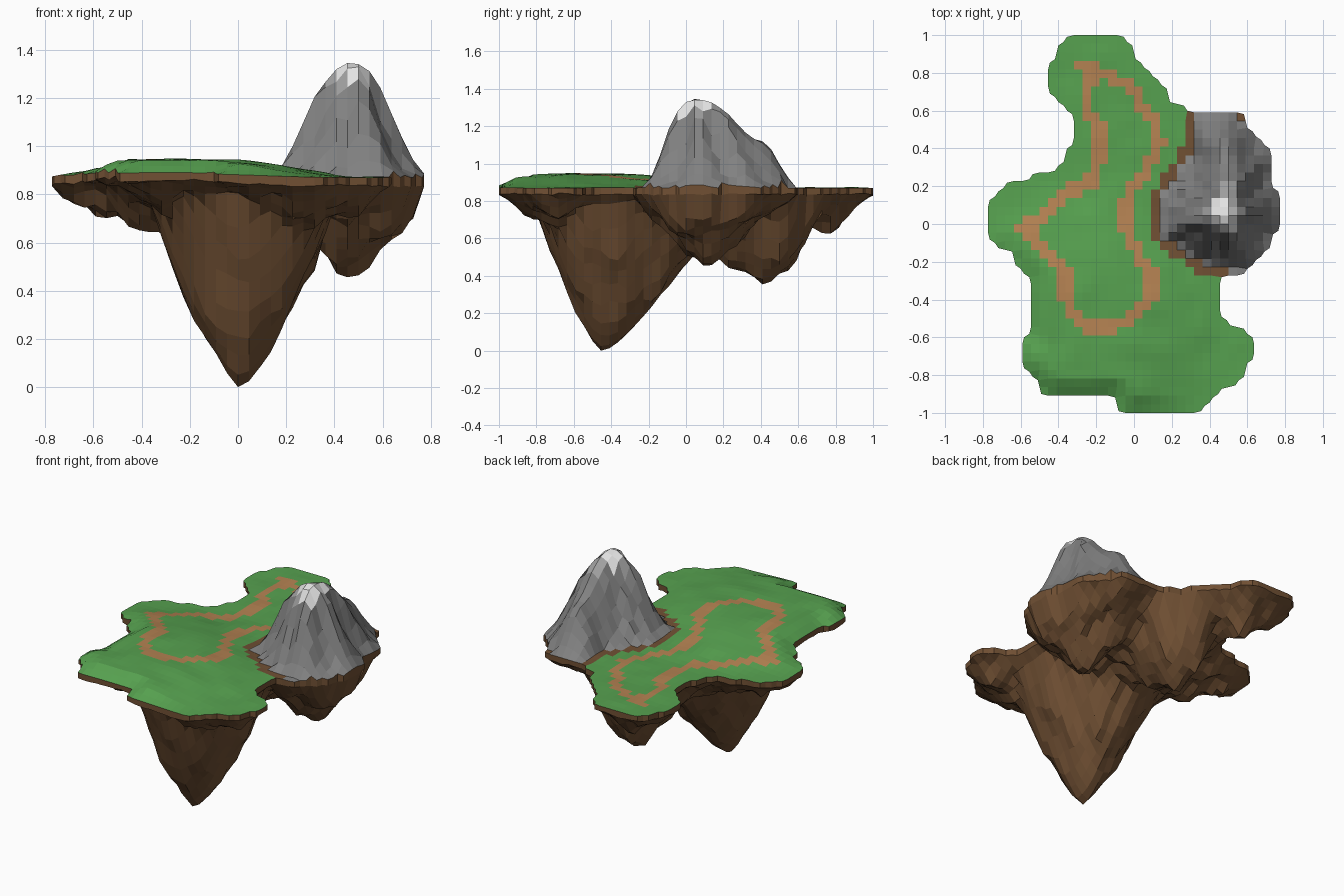
import bpy, bmesh, math
from mathutils import Vector, geometry, noise

if "Cube" in bpy.data.objects:
    bpy.data.objects.remove(bpy.data.objects["Cube"])

N = 44
CELL = 2 / N
RIM = 0.035


def loop(*nums):
    return [Vector((x / 100, y / 100)) for x, y in zip(nums[::2], nums[1::2])]


# Plan shapes, in hundredths of a unit
coast = loop(-31, 100, -8, 100, -3, 95, 5, 85, 14, 77, 17, 68, 28, 60, 55, 60, 60, 54,
             64, 46, 72, 38, 74, 22, 78, 10, 78, -4, 72, -9, 64, -23, 50, -28, 46, -28,
             46, -50, 59, -55, 64, -65, 60, -80, 45, -90, 33, -100, -6, -100, -10, -91,
             -46, -91, -60, -75, -60, -60, -55, -60, -55, -28, -68, -13, -78, -10,
             -78, 10, -65, 23, -42, 28, -33, 42, -33, 60, -42, 65, -46, 75, -44, 85, -38, 95)
foot = loop(33, 57, 33, 42, 25, 30, 14, 15, 14, -6, 22, -12, 33, -20, 42, -23, 64, -23,
            73, -8, 79, 0, 79, 10, 75, 22, 73, 38, 65, 46, 60, 54, 55, 58)
trail = loop(-27, 83, -18, 80, -5, 74, 3, 65, 12, 55, 13, 40, 7, 28, -3, 18, -5, 0, 4, -18,
             9, -25, 9, -38, 0, -47, -10, -55, -25, -55, -33, -47, -36, -40, -36, -25,
             -50, -10, -58, -2, -48, 6, -38, 15, -20, 24, -18, 38, -18, 50, -24, 60, -24, 75)
bends = loop(-23, 79, -55, -2)
PEAK = Vector((0.48, 0.05))


def edges(shape):
    return zip(shape, shape[1:] + shape[:1])


def inside(p, shape):
    hit = False
    for a, b in edges(shape):
        if (a.y > p.y) != (b.y > p.y):
            if p.x < a.x + (p.y - a.y) * (b.x - a.x) / (b.y - a.y):
                hit = not hit
    return hit


def distance(p, shape):
    best = 9.0
    for a, b in edges(shape):
        t = max(0, min(1, (p - a).dot(b - a) / (b - a).length_squared))
        best = min(best, (a.lerp(b, t) - p).length)
    return best


def rough(p, scale, seed=0):
    return noise.noise(Vector((p.x * scale, p.y * scale, seed + 0.37)))


def ramp(t, stops):
    for (a, va), (b, vb) in zip(stops, stops[1:]):
        if t <= b:
            return va + (vb - va) * (t - a) / (b - a)
    return stops[-1][1]


# Height rules
def ground(p, d):
    r = math.hypot(p.x + 0.3, p.y + 0.55) / 0.6
    swell = 0.075 * math.exp(-r ** 4) * min(1, 0.3 + d / 0.12)
    return 0.87 + swell + 0.008 * rough(p, 7) * min(1, d / 0.1)


def mountain(p):
    ray = p - PEAK
    way = ray.normalized()
    hits = [geometry.intersect_line_line_2d(PEAK, PEAK + way * 2, a, b) for a, b in edges(foot)]
    reach = min(((h - PEAK).length for h in hits if h), default=0.3)
    t = ray.length / reach
    if t >= 1:
        return 0.0
    t += 0.6 * rough(way, 4, 3) * t * (1 - t)
    back = 0.12 * math.exp(-((p.x - 0.46) ** 2 + (p.y - 0.44) ** 2) / 0.01)
    return back + ramp(t, ((0, 0.485), (0.17, 0.455), (0.32, 0.39), (0.44, 0.31),
                           (0.55, 0.22), (0.7, 0.12), (0.85, 0.04), (1, 0)))


def spike(p, tip, z, left, right, front, back):
    dx, dy = p.x - tip[0], p.y - tip[1]
    r = math.hypot(dx * (right if dx > 0 else left), dy * (back if dy > 0 else front))
    return z + 1.2 * r + 2 * r * r


def underside(p, d):
    top = ground(p, d)
    depth = RIM + 0.8 * min(d, 0.3)
    lumps = min(spike(p, (0.01, -0.45), -0.02, 1.05, 1.0, 1.1, 0.62),
                spike(p, (0.05, 0.46), 0.33, 1.0, 1.0, 0.4, 1.0),
                spike(p, (0.45, 0.1), 0.45, 0.8, 0.6, 0.6, 0.6))
    z = max(min(top - depth, lumps), top - RIM - 3 * d)
    bumps = 0.06 * rough(p, 8, 5) + 0.04 * rough(p, 17, 9)
    return max(0, z + bumps * max(0, min(1, d / 0.12, z / 0.25)))


# Grid of cells that make the island
def point(i, j):
    return Vector((-1 + i * CELL, -1 + j * CELL))


def rocky(mid):
    return inside(mid, foot) or (mid.x > 0.52 and abs(mid.y - 0.15) < 0.41)


cells = [(i, j) for i in range(N) for j in range(N) if inside(point(i + 0.5, j + 0.5), coast)]
taken = {c: rocky(point(c[0] + 0.5, c[1] + 0.5)) for c in cells}
corners = {(i + a, j + b) for i, j in cells for a in (0, 1) for b in (0, 1)}
plan, top_z, low_z = {}, {}, {}
for c in corners:
    p = point(*c)
    d = distance(p, coast) if inside(p, coast) else 0.0
    around = [(a, b) for a in (-1, 0) for b in (-1, 0) if (c[0] + a, c[1] + b) in taken]
    shore = len(around) < 4
    # Round off the stair steps of the coast
    lean = Vector((sum(2 * a + 1 for a, b in around), sum(2 * b + 1 for a, b in around)))
    plan[c] = p + lean * CELL * {1: 0.2, 3: -0.2}.get(len(around), 0)
    top_z[c] = ground(p, d)
    if all(taken[c[0] + a, c[1] + b] for a, b in around):
        top_z[c] += mountain(p)
    low_z[c] = ground(p, d) - RIM - 0.01 * rough(p, 20) if shore else underside(p, d)


# Materials
def material(name, colour):
    m = bpy.data.materials.new(name)
    m.use_nodes = True
    m.diffuse_color = (*colour, 1)
    m.node_tree.nodes["Principled BSDF"].inputs["Base Color"].default_value = (*colour, 1)
    return m


grass = material("grass green", (0.095, 0.36, 0.08))
path = material("path tan", (0.46, 0.225, 0.085))
soil = material("soil brown", (0.165, 0.081, 0.034))
rock = material("rock grey", (0.22, 0.22, 0.22))
pale = material("pale rock", (0.36, 0.36, 0.36))
snow = material("snow white", (0.78, 0.78, 0.78))


def build(name, mats, faces):
    bm = bmesh.new()
    verts = {}
    for coords, index in faces:
        for co in coords:
            if co not in verts:
                verts[co] = bm.verts.new(co)
        bm.faces.new([verts[co] for co in coords]).material_index = index
    mesh = bpy.data.meshes.new(name)
    bm.to_mesh(mesh)
    bm.free()
    for m in mats:
        mesh.materials.append(m)
    bpy.context.collection.objects.link(bpy.data.objects.new(name, mesh))


def at(c, heights):
    return (*plan[c], heights[c])


land, peak, under = [], [], []
for i, j in cells:
    ring = [(i, j), (i + 1, j), (i + 1, j + 1), (i, j + 1)]
    quad = [at(c, top_z) for c in ring]
    mid = point(i + 0.5, j + 0.5)
    # Mountain by height and nearness to the peak, plateau by trail and foot
    if taken[i, j]:
        z = sum(q[2] for q in quad) / 4
        peak.append((quad, 2 if (mid - PEAK).length < 0.085 else 1 if z > 1.26 else 0))
    else:
        on_trail = distance(mid, trail) < 0.032 or any((mid - b).length < 0.065 for b in bends)
        by_foot = distance(mid, foot) < 0.05
        land.append((quad, 2 if by_foot else 1 if on_trail else 0))
    under.append(([at(c, low_z) for c in reversed(ring)], 0))
    # Rim walls on the open sides
    for k, (di, dj) in enumerate(((0, -1), (1, 0), (0, 1), (-1, 0))):
        if (i + di, j + dj) not in taken:
            a, b = ring[k], ring[(k + 1) % 4]
            under.append(([at(a, low_z), at(b, low_z), at(b, top_z), at(a, top_z)], 0))

build("plateau", [grass, path, soil], land)
build("mountain", [rock, pale, snow], peak)
build("rock_underside", [soil], under)
